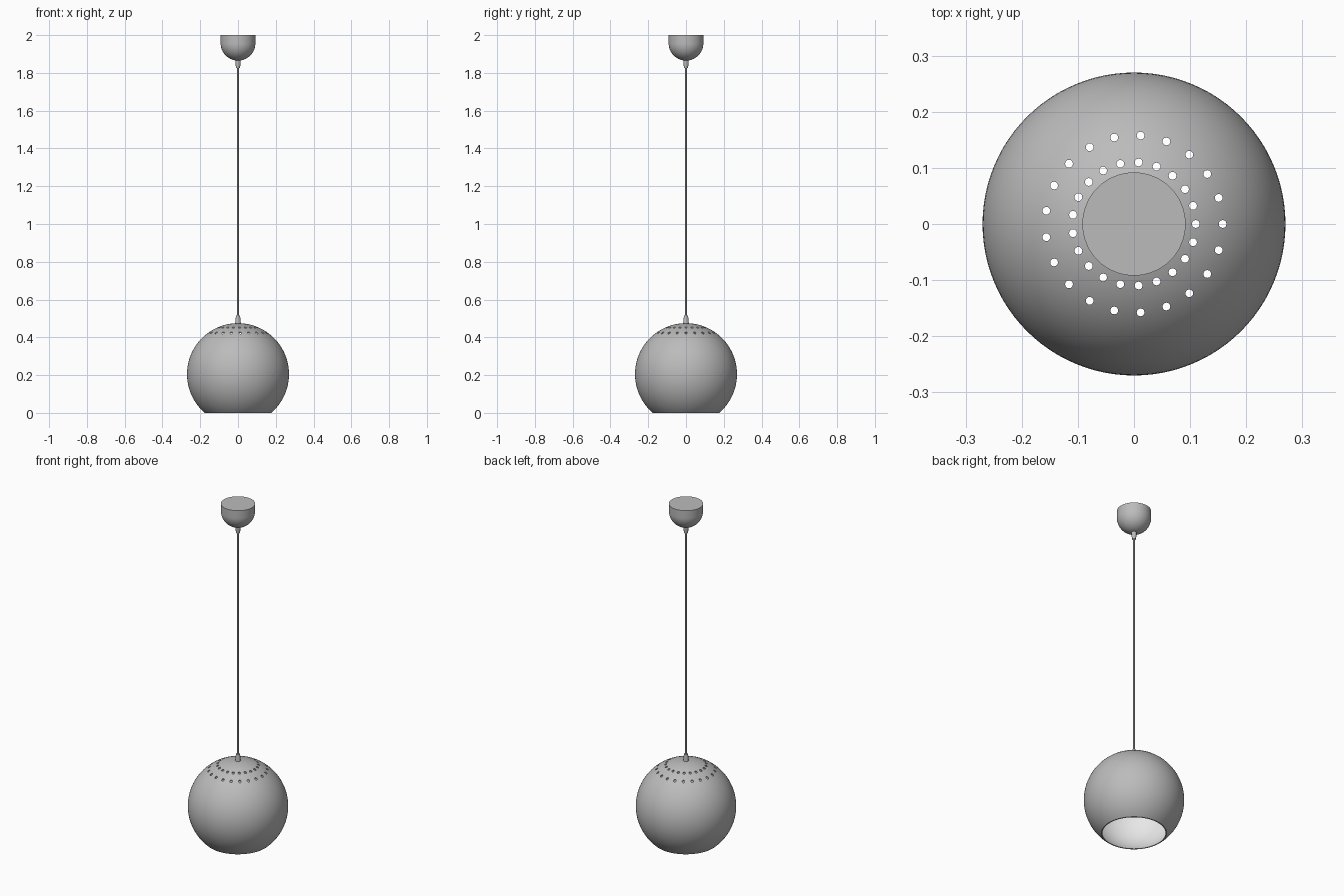
import bpy, bmesh
from math import sin, cos, pi, tau, asin
from mathutils import Vector, Matrix

cube = bpy.data.objects.get("Cube")
if cube:
    bpy.data.objects.remove(cube, do_unlink=True)


def material(name, grey):
    m = bpy.data.materials.new(name)
    m.use_nodes = True
    colour = (grey, grey, grey, 1)
    m.diffuse_color = colour
    m.node_tree.nodes["Principled BSDF"].inputs["Base Color"].default_value = colour
    return m


outer_grey = material("satin grey", 0.5)
lining_white = material("pale lining", 0.8)


def finish(name, bm, *mats):
    mesh = bpy.data.meshes.new(name)
    bm.to_mesh(mesh)
    bm.free()
    ob = bpy.data.objects.new(name, mesh)
    bpy.context.collection.objects.link(ob)
    for m in mats:
        mesh.materials.append(m)
    return ob


def smooth(ob, angle=0.6):
    bpy.ops.object.select_all(action='DESELECT')
    bpy.context.view_layer.objects.active = ob
    ob.select_set(True)
    bpy.ops.object.shade_smooth_by_angle(angle=angle)


def lathe(name, profile, steps, *mats):
    """Turn a profile of (radius, height) points around the z axis."""
    bm = bmesh.new()
    verts = [bm.verts.new((r, 0, z)) for r, z in profile]
    edges = [bm.edges.new(pair) for pair in zip(verts, verts[1:])]
    bmesh.ops.spin(bm, geom=verts + edges, cent=(0, 0, 0), axis=(0, 0, 1),
                   angle=tau, steps=steps)
    bmesh.ops.remove_doubles(bm, verts=bm.verts, dist=1e-5)
    bmesh.ops.recalc_face_normals(bm, faces=bm.faces)
    return finish(name, bm, *mats)


def arc(radius, centre, start, end, n):
    """Arc of points, angles measured up from the horizontal."""
    angles = [start + (end - start) * i / n for i in range(n + 1)]
    return [(max(radius * cos(a), 0), centre + radius * sin(a)) for a in angles]


# Globe shade: thin spherical shell, open at the bottom
R, CENTRE, WALL = 0.27, 0.205, 0.004
outside = arc(R, CENTRE, pi / 2, -asin(CENTRE / R), 40)
inside = arc(R - WALL, CENTRE, -asin(CENTRE / (R - WALL)), pi / 2, 40)
shade = lathe("shade", outside + inside, 96, outer_grey, lining_white)

# Two rings of vent holes through the top of the shade
bm = bmesh.new()
HOLES = 21
for ring in (0.11, 0.158):
    for i in range(HOLES):
        a = tau * i / HOLES
        spot = Matrix.Translation((ring * cos(a), ring * sin(a), 0.44))
        bmesh.ops.create_cone(bm, cap_ends=True, segments=12, radius1=0.007,
                              radius2=0.007, depth=0.12, matrix=spot)
cutter = finish("vent_cutter", bm, outer_grey)
cutter.hide_render = True
cut = shade.modifiers.new("vents", 'BOOLEAN')
cut.operation = 'DIFFERENCE'
cut.solver = 'EXACT'
cut.object = cutter
bpy.context.view_layer.objects.active = shade
bpy.ops.object.modifier_apply(modifier=cut.name)
bpy.data.objects.remove(cutter, do_unlink=True)

# Pale lining on faces that look toward the globe centre
for p in shade.data.polygons:
    outward = (p.center - Vector((0, 0, CENTRE))).normalized()
    p.material_index = 1 if p.normal.dot(outward) < -0.9 else 0
smooth(shade)

# Ceiling cup: straight rim above a round bottom
CUP = 0.092
cup = lathe("ceiling_cup",
            [(0, 2.0), (CUP, 2.0)] + arc(CUP, 1.957, 0, -pi / 2, 16),
            64, outer_grey)
smooth(cup)

# Cord grips at both ends, and the cord between them
lower = lathe("lower_cord_grip",
              [(0, 0.465), (0.016, 0.465), (0.011, 0.515), (0, 0.515)], 32, outer_grey)
upper = lathe("upper_cord_grip",
              [(0, 1.87), (0.014, 1.87), (0.014, 1.85), (0.010, 1.825), (0, 1.825)],
              32, outer_grey)
cord = lathe("cord", [(0, 0.5), (0.005, 0.5), (0.005, 1.84), (0, 1.84)], 16, outer_grey)
for ob in (lower, upper, cord):
    smooth(ob)
